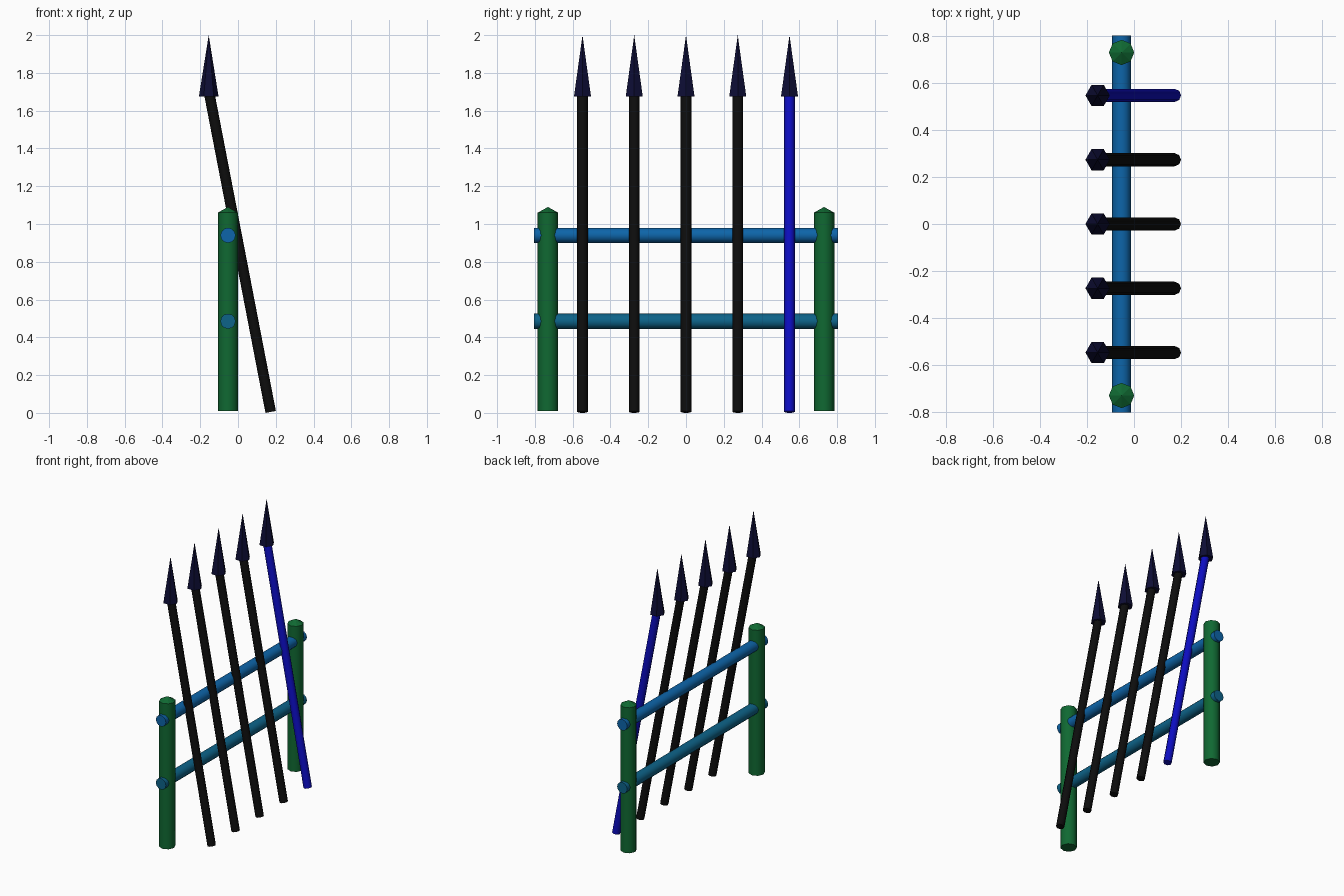
import bpy
import math
from mathutils import Vector

default = bpy.data.objects.get("Cube")
if default:
    bpy.data.objects.remove(default, do_unlink=True)


def material(name, rgb):
    mat = bpy.data.materials.new(name)
    mat.use_nodes = True
    color = (*rgb, 1)
    mat.diffuse_color = color
    mat.node_tree.nodes["Principled BSDF"].inputs["Base Color"].default_value = color
    return mat


green = material("post green", (0.005, 0.14, 0.032))
bright_rail = material("upper rail blue", (0.004, 0.13, 0.4))
teal_rail = material("lower rail teal", (0.004, 0.125, 0.25))
black = material("shaft black", (0.004, 0.004, 0.004))
blue = material("shaft blue", (0.004, 0.004, 0.54))
navy = material("tip navy", (0.004, 0.004, 0.035))


def rod(name, start, end, r1, r2, sides, mat, smooth=True):
    """Tapered or straight rod between two points."""
    start, end = Vector(start), Vector(end)
    axis = end - start
    bpy.ops.mesh.primitive_cone_add(vertices=sides, radius1=r1, radius2=r2,
                                    depth=axis.length, location=(start + end) / 2)
    ob = bpy.context.object
    ob.name = name
    ob.rotation_euler = axis.to_track_quat('Z', 'Y').to_euler()
    ob.data.materials.append(mat)
    if smooth:
        bpy.ops.object.shade_smooth_by_angle(angle=math.radians(50))
    return ob


RACK_X = -0.053

# Upright posts with shallow pointed caps
for side, y in (("front", -0.731), ("back", 0.731)):
    rod(side + "_post", (RACK_X, y, 0.01), (RACK_X, y, 1.06), 0.054, 0.054, 8, green)
    rod(side + "_post_cap", (RACK_X, y, 1.06), (RACK_X, y, 1.09), 0.054, 0, 8, green, False)

# Horizontal rails running through both posts
for name, z, mat in (("upper_rail", 0.94, bright_rail), ("lower_rail", 0.485, teal_rail)):
    rod(name, (RACK_X, -0.804, z), (RACK_X, 0.804, z), 0.04, 0.04, 12, mat)

# Leaning spears with upright six-sided tips
for i in range(5):
    y = (i - 2) * 0.274
    rod(f"spear_shaft_{i + 1}", (0.173, y, 0.005), (-0.152, y, 1.69),
        0.028, 0.028, 8, blue if i == 4 else black)
    tip = rod(f"spear_tip_{i + 1}", (-0.155, y, 1.675), (-0.155, y, 2.0),
              0.052, 0, 6, navy, False)
    tip.rotation_euler.z += math.radians(30)
